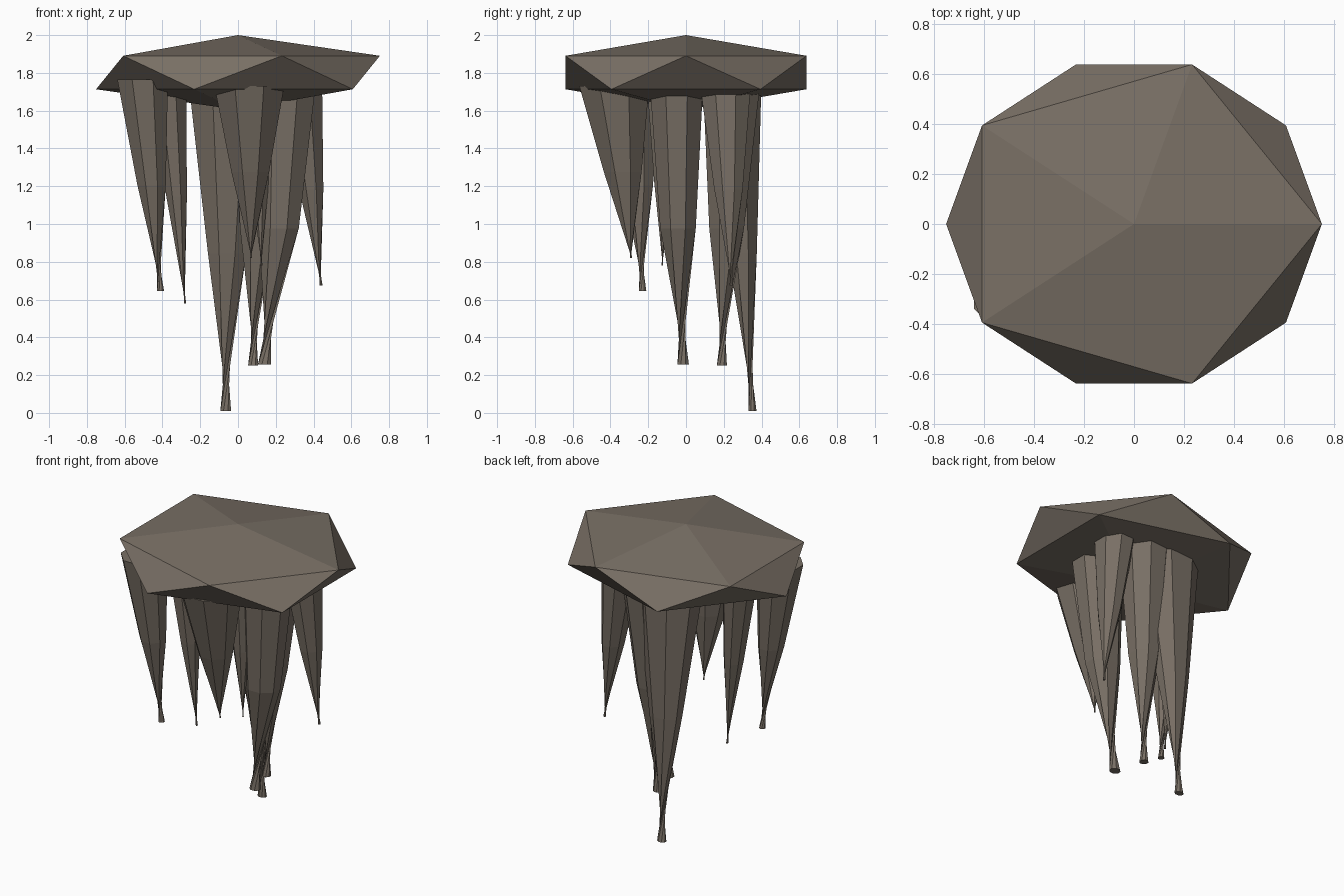
import bpy, bmesh
from math import cos, sin, tau
from mathutils import Vector

if "Cube" in bpy.data.objects:
    bpy.data.objects.remove(bpy.data.objects["Cube"])

stone = bpy.data.materials.new("stone")
stone.diffuse_color = (0.19, 0.16, 0.13, 1)
stone.use_nodes = True
stone.node_tree.nodes["Principled BSDF"].inputs["Base Color"].default_value = stone.diffuse_color

# Flattened faceted ceiling rock
bpy.ops.mesh.primitive_ico_sphere_add(subdivisions=1, radius=1, location=(0, 0, 1.802))
rock = bpy.context.object
rock.name = "ceiling_rock"
rock.scale = (0.84, 0.75, 0.198)
bpy.ops.object.transform_apply(location=True, scale=True)
rock.data.materials.append(stone)


def stalactite(name, top, radii, tip, mid=0.56, end=-0.14, bend=(0, 0), sides=8):
    """Tapered spike: full ring, mid ring, then a ring past the pinch that flares out inverted."""
    top, tip = Vector(top), Vector(tip)
    centre = top.lerp(tip, 0.5) + Vector((*bend, 0))
    bm = bmesh.new()
    rings = []
    for c, s in ((top, 1), (centre, mid), (tip, end)):
        rings.append([bm.verts.new((c.x + s * radii[0] * cos(tau * (i + 0.5) / sides),
                                    c.y + s * radii[1] * sin(tau * (i + 0.5) / sides), c.z))
                      for i in range(sides)])
    for upper, lower in zip(rings, rings[1:]):
        for i in range(sides):
            j = (i + 1) % sides
            bm.faces.new((upper[j], upper[i], lower[i], lower[j]))
    bm.faces.new(rings[0])
    bm.faces.new(rings[-1][::-1])
    mesh = bpy.data.meshes.new(name)
    bm.to_mesh(mesh)
    bm.free()
    mesh.materials.append(stone)
    bpy.context.collection.objects.link(bpy.data.objects.new(name, mesh))


# Hanging spikes: top centre, top radii, tip centre
stalactite("longest_spike", (-0.05, 0.245, 1.68), (0.22, 0.165), (-0.065, 0.352, 0.01), mid=0.5)
stalactite("right_spike", (0.25, -0.05, 1.70), (0.17, 0.15), (0.14, -0.015, 0.255),
           mid=0.68, end=-0.22, bend=(0.02, -0.01))
stalactite("inner_spike", (0.125, 0.24, 1.70), (0.16, 0.16), (0.08, 0.19, 0.25),
           mid=0.62, end=-0.18)
stalactite("outer_right_spike", (0.335, 0.21, 1.69), (0.12, 0.14), (0.44, 0.24, 0.675),
           mid=0.58, end=-0.07)
stalactite("outer_left_spike", (-0.505, -0.28, 1.765), (0.145, 0.155), (-0.41, -0.23, 0.645))
stalactite("left_spike", (-0.37, -0.05, 1.71), (0.105, 0.13), (-0.28, -0.04, 0.58), end=-0.06)
stalactite("front_spike", (0.06, -0.38, 1.73), (0.20, 0.20), (0.07, -0.29, 0.82),
           mid=0.54, end=-0.03)
stalactite("short_spike", (0.10, -0.11, 1.68), (0.10, 0.10), (0.125, -0.125, 0.78), end=-0.05)
